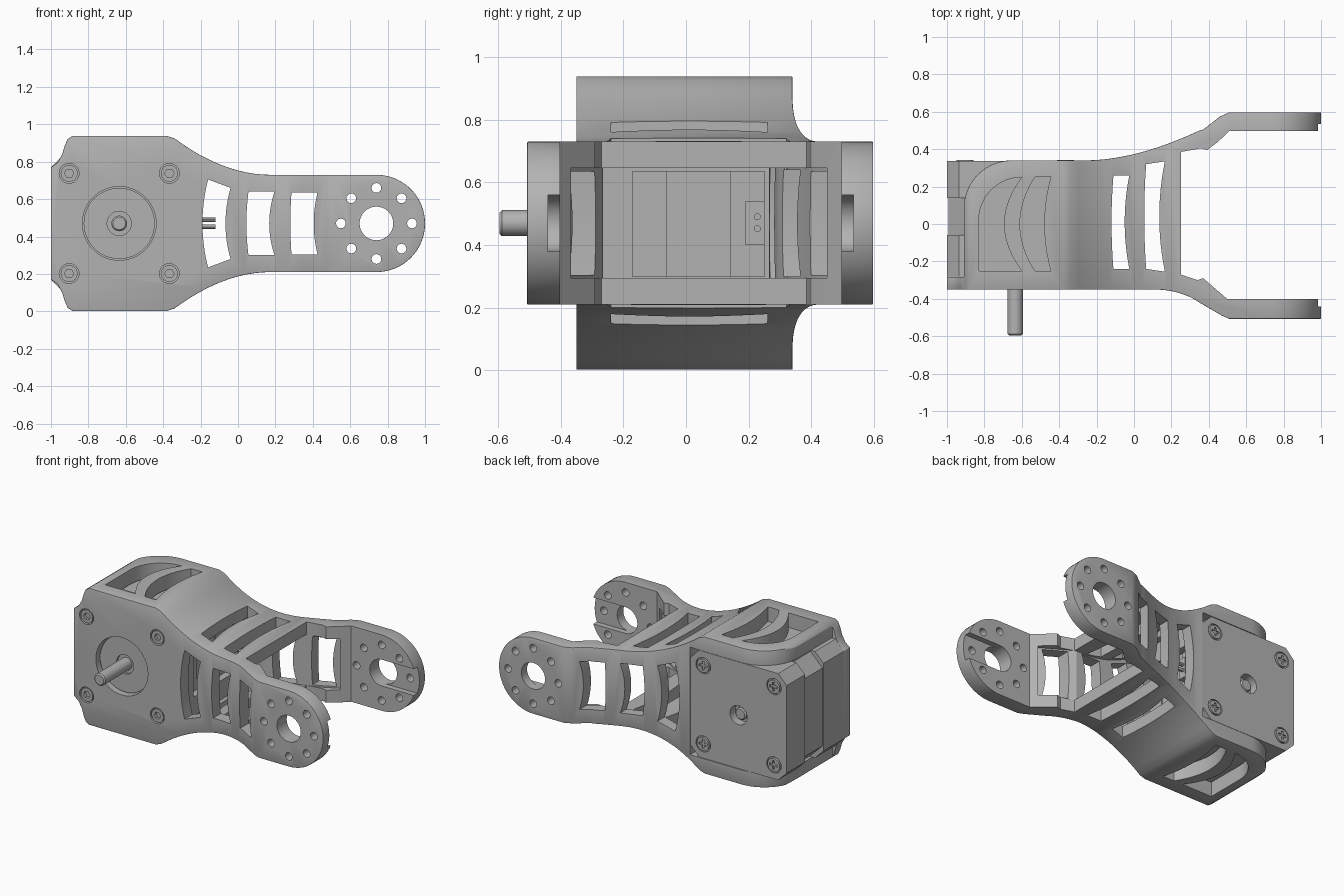
import bpy, bmesh, math
from mathutils import Vector

cube = bpy.data.objects.get("Cube")
if cube:
    bpy.data.objects.remove(cube, do_unlink=True)

ZC = 0.47          # height of the symmetry plane
MX = -0.635        # motor axis in x
HX = 0.74          # arm hub axis in x

grey = bpy.data.materials.new("plain grey")
grey.use_nodes = True
grey.diffuse_color = (0.45, 0.45, 0.45, 1)
grey.node_tree.nodes["Principled BSDF"].inputs["Base Color"].default_value = (0.45, 0.45, 0.45, 1)


def finish(name, bm):
    bmesh.ops.recalc_face_normals(bm, faces=bm.faces)
    mesh = bpy.data.meshes.new(name)
    bm.to_mesh(mesh)
    bm.free()
    mesh.materials.append(grey)
    ob = bpy.data.objects.new(name, mesh)
    bpy.context.collection.objects.link(ob)
    return ob


def prism(name, pts, axis, lo, hi):
    """Extrude a 2D outline: (x, z) along y, (x, y) along z, or (y, z) along x."""
    place = {"y": lambda p, d: (p[0], d, p[1]),
             "z": lambda p, d: (p[0], p[1], d),
             "x": lambda p, d: (d, p[0], p[1])}[axis]
    bm = bmesh.new()
    face = bm.faces.new([bm.verts.new(place(p, lo)) for p in pts])
    new = bmesh.ops.extrude_face_region(bm, geom=[face])["geom"]
    shift = Vector(place((0, 0), hi - lo))
    bmesh.ops.translate(bm, verts=[v for v in new if isinstance(v, bmesh.types.BMVert)], vec=shift)
    return finish(name, bm)


def arc(cx, cy, r, a0, a1, n=16):
    return [(cx + r * math.cos(math.radians(a0 + (a1 - a0) * i / n)),
             cy + r * math.sin(math.radians(a0 + (a1 - a0) * i / n))) for i in range(n + 1)]


def disc(name, x, z, r, lo, hi, n=32):
    return prism(name, arc(x, z, r, 0, 360, n)[:-1], "y", lo, hi)


def rect(a0, a1, b0, b1):
    return [(a0, b0), (a1, b0), (a1, b1), (a0, b1)]


def bend(p0, p1, p2, n=12):
    """Quadratic curve from p0 to p2."""
    return [tuple((1 - t) ** 2 * a + 2 * t * (1 - t) * b + t * t * c for a, b, c in zip(p0, p1, p2))
            for t in (i / n for i in range(n + 1))]


def mirrored(half):
    """Close an upper half outline by reflecting it about the symmetry plane."""
    up = [(x, ZC + z) for x, z in half]
    down = [(x, ZC - z) for x, z in reversed(half) if z > 1e-4]
    return up + down


def bow(l_end, l_mid, r_end, r_mid, hl, hr, c):
    """Window with both sides bowed towards -x."""
    left = bend((l_end, c - hl), (2 * l_mid - l_end, c), (l_end, c + hl))
    right = bend((r_end, c + hr), (2 * r_mid - r_end, c), (r_end, c - hr))
    return left + right


def apply_all(ob):
    bpy.context.view_layer.objects.active = ob
    for m in list(ob.modifiers):
        bpy.ops.object.modifier_apply(modifier=m.name)


def combine(ob, tool, op="DIFFERENCE"):
    m = ob.modifiers.new("cut", "BOOLEAN")
    m.operation, m.solver, m.object = op, "EXACT", tool
    apply_all(ob)
    bpy.data.objects.remove(tool, do_unlink=True)


def bevel(ob, width, segments=2):
    m = ob.modifiers.new("round", "BEVEL")
    m.width, m.segments, m.limit_method, m.angle_limit = width, segments, "ANGLE", math.radians(40)
    apply_all(ob)


# Bracket: side outline crossed with plan outline
side = mirrored([(-1, 0.3), (-0.965, 0.325), (-0.94, 0.37), (-0.925, 0.42), (-0.91, 0.452), (-0.885, 0.468),
                 (-0.38, 0.468)] + bend((-0.34, 0.455), (-0.08, 0.262), (0.17, 0.26))
                + arc(HX, 0, 0.26, 90, 0, 20))
plan = ([(-1, -0.35)] + bend((0.1, -0.35), (0.25, -0.35), (0.35, -0.42), 8)
        + [(0.47, -0.49), (0.51, -0.507), (1.1, -0.507), (1.1, 0.597), (0.51, 0.597), (0.46, 0.575), (0.37, 0.505)]
        + bend((0.35, 0.5), (0.02, 0.345), (-0.25, 0.34), 12)
        + arc(MX - 0.02, 0.085, 0.255, 90, 180, 14) + [(-0.91, -0.283), (-1, -0.283)])
bracket = prism("bracket", side, "y", -0.8, 0.8)
combine(bracket, prism("plan", plan, "z", -0.5, 1.5), "INTERSECT")
bevel(bracket, 0.018)

# Motor pocket, neck cavity and the gap between the arms
combine(bracket, prism("pocket", rect(-1.2, -0.268, 0.102, 0.838), "y", -0.283, 0.8))
cavity = prism("cavity", mirrored([(-0.22, 0.3)] + bend((-0.2, 0.29), (-0.02, 0.175), (0.2, 0.175))
                                  + [(0.46, 0.175)]), "y", -0.8, 0.8)
combine(cavity, prism("cavity_plan", [(-0.5, -0.265), (0.24, -0.265), (0.36, -0.335), (0.6, -0.48), (0.6, 0.56),
                                      (0.36, 0.425), (0.22, 0.375), (0, 0.29), (-0.2, 0.265), (-0.5, 0.265)],
                      "z", -0.5, 1.5), "INTERSECT")
combine(bracket, cavity)
combine(bracket, prism("gap", [(0.25, -0.27), (0.34, -0.3), (0.37, -0.29), (0.5, -0.402), (1.2, -0.402), (1.2, 0.497),
                               (0.51, 0.497), (0.45, 0.44), (0.39, 0.395), (0.36, 0.405), (0.25, 0.385)],
                       "z", -0.5, 1.5))
combine(bracket, prism("seat_opening", rect(-0.17, 0.25, 0.3, 0.635), "x", -0.4, -0.1))

# Bowed windows through both side walls
for spec in ((-0.16, -0.19, -0.04, -0.067, 0.235, 0.19), (0.056, 0.045, 0.195, 0.167, 0.17, 0.17),
             (0.286, 0.28, 0.425, 0.405, 0.165, 0.165)):
    combine(bracket, prism("side_window", bow(*spec, ZC), "y", -0.8, 0.8))

# Bowed windows through the top and bottom walls
for spec in ((-0.11, -0.12, -0.025, -0.05, 0.25, 0.25, 0.01), (0.065, 0.055, 0.165, 0.135, 0.28, 0.295, 0.04),
             (-0.53, -0.61, -0.445, -0.48, 0.25, 0.25, 0)):
    combine(bracket, prism("plan_window", bow(*spec), "z", -0.5, 1.5))
corner_window = ([(-0.83, -0.25)] + arc(-0.6, 0.02, 0.23, 180, 90, 12)
                 + bend((-0.6, 0.25), (-0.79, 0), (-0.6, -0.25))[1:])
combine(bracket, prism("corner_window", corner_window, "z", -0.5, 1.5))

# Arm hubs: bore, bolt circle and a slot in each inner face
combine(bracket, disc("bore", HX, ZC, 0.09, -0.8, 0.8))
for i in range(8):
    a = math.radians(45 * i)
    combine(bracket, disc("bolt_hole", HX + 0.19 * math.cos(a), ZC + 0.19 * math.sin(a), 0.026, -0.8, 0.8, 16))
combine(bracket, prism("slots", rect(HX, 1.2, ZC - 0.09, ZC + 0.09), "y", -0.44, 0.535))

# Front motor opening and screw counterbores
combine(bracket, disc("boss_opening", MX, ZC, 0.197, -0.6, -0.2, 48))
corners = [(MX + sx * 0.268, ZC + sz * 0.268) for sx in (-1, 1) for sz in (-1, 1)]
for x, z in corners:
    combine(bracket, disc("counterbore", x, z, 0.053, -0.6, -0.31, 24))

# Motor: two end caps around a slimmer core
parts = [bracket]


def octagon(h, c):
    return [(MX + x, ZC + z) for x, z in ((-h, c - h), (-h, h - c), (c - h, h), (h - c, h),
                                          (h, h - c), (h, c - h), (h - c, -h), (c - h, -h))]


for name, h, c, lo, hi in (("motor_front_cap", 0.365, 0.065, -0.282, -0.06),
                           ("motor_core", 0.357, 0.09, -0.06, 0.14),
                           ("motor_rear_cap", 0.365, 0.065, 0.14, 0.338)):
    cap = prism(name, octagon(h, c), "y", lo, hi)
    if name == "motor_rear_cap":
        combine(cap, disc("rear_bore", MX, ZC, 0.065, 0.28, 0.6, 24))
        for x, z in corners:
            combine(cap, disc("rear_counterbore", x, z, 0.055, 0.325, 0.6, 24))
    parts.append(cap)

# Boss, shaft collar and shaft
parts.append(disc("motor_boss", MX, ZC, 0.19, -0.315, -0.28, 48))
combine(parts[-1], disc("collar_recess", MX, ZC, 0.065, -0.6, -0.3, 24))
shaft = disc("motor_shaft", MX, ZC, 0.042, -0.595, 0.32, 24)
bevel(shaft, 0.008, 1)
parts.append(shaft)

# Screws: hex sockets in front, cross recesses behind
for i, (x, z) in enumerate(corners):
    front = disc(f"front_screw_{i + 1}", x, z, 0.045, -0.347, -0.29, 24)
    combine(front, disc("socket", x, z, 0.025, -0.6, -0.325, 6))
    rear = disc(f"rear_screw_{i + 1}", x, z, 0.046, 0.32, 0.342, 24)
    for a, b in ((0.03, 0.008), (0.008, 0.03)):
        combine(rear, prism("cross", rect(x - a, x + a, z - b, z + b), "y", 0.332, 0.6))
    parts += [front, rear]

# Connector with its pins
connector = prism("connector", rect(0.19, 0.25, 0.4, 0.54), "x", -0.3, -0.2)
parts.append(connector)
for i, z in enumerate((0.452, 0.49)):
    parts.append(prism(f"connector_pin_{i + 1}", arc(0.228, z, 0.011, 0, 360, 12)[:-1], "x", -0.25, -0.12))

for ob in bpy.context.view_layer.objects:
    ob.select_set(ob in parts)
bpy.context.view_layer.objects.active = bracket
bpy.ops.object.shade_smooth_by_angle(angle=math.radians(30))
